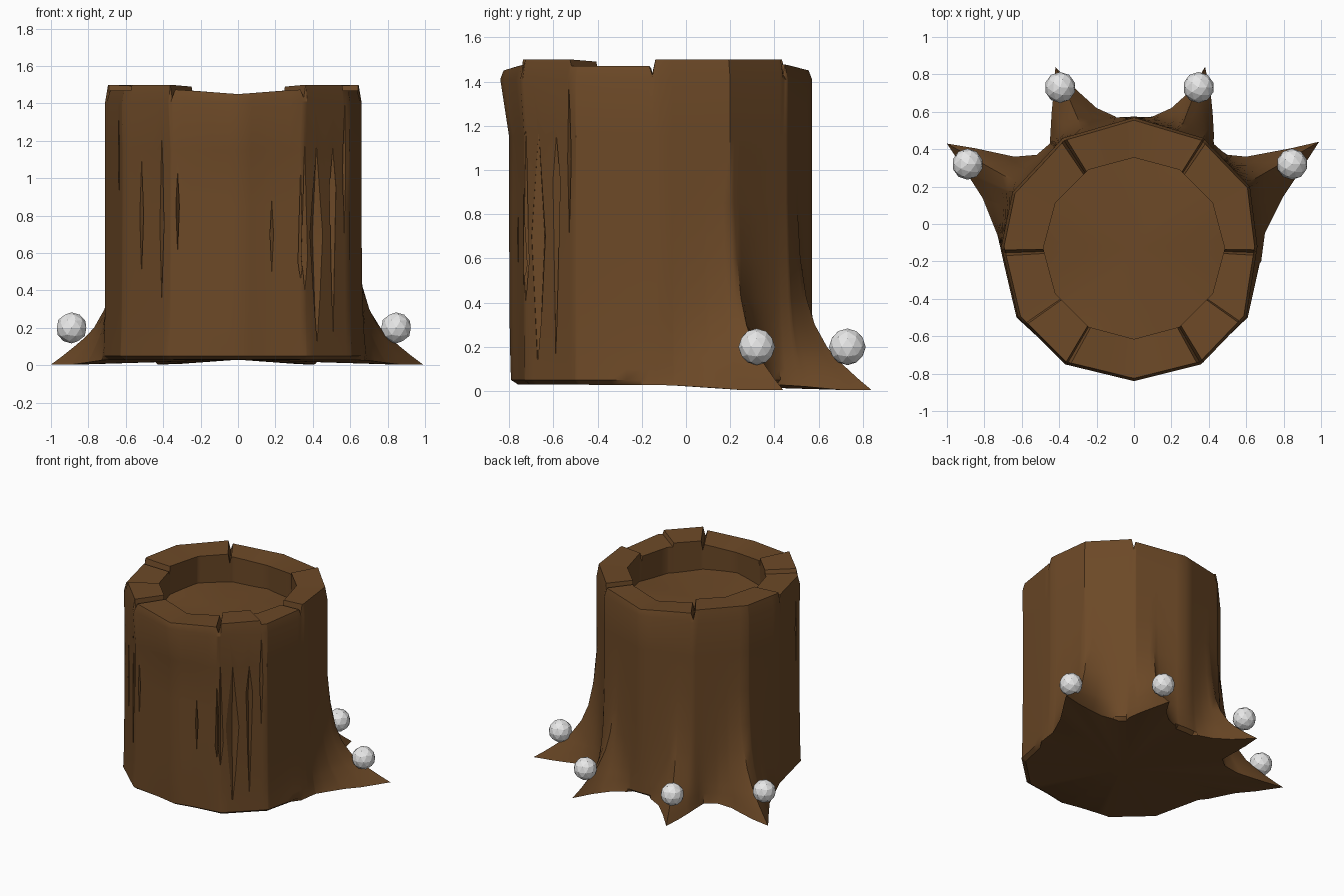
import bpy, bmesh, math
from mathutils import Vector

if "Cube" in bpy.data.objects:
    bpy.data.objects.remove(bpy.data.objects["Cube"])

CY = -0.13                     # trunk axis


def material(name, rgb):
    m = bpy.data.materials.new(name)
    m.diffuse_color = (*rgb, 1)
    m.use_nodes = True
    m.node_tree.nodes["Principled BSDF"].inputs["Base Color"].default_value = m.diffuse_color
    return m


BROWN = material("bark brown", (0.15, 0.066, 0.02))
WHITE = material("pale grey", (0.8, 0.8, 0.8))

# outlines seen from above, counter-clockwise
TOP = [(.66, -.12), (.62, .2), (.37, .46), (0, .57), (-.38, .46), (-.65, .17),
       (-.71, -.12), (-.62, -.5), (-.37, -.75), (0, -.84), (.36, -.75), (.6, -.5)]
BASE = [(.7, -.05), (.8, .15), (.9, .3), (.99, .44), (.84, .405), (.6, .36), (.5, .37),
        (.43, .43), (.42, .6), (.41, .7), (.38, .84), (.3, .71), (.2, .62), (.1, .575),
        (-.1, .575), (-.2, .62), (-.3, .71), (-.42, .84), (-.43, .7), (-.44, .6),
        (-.45, .43), (-.52, .37), (-.64, .36), (-.85, .405), (-1, .43), (-.9, .28),
        (-.81, .14), (-.73, -.06), (-.7, -.2), (-.63, -.5), (-.38, -.73), (-.15, -.76),
        (0, -.79), (.15, -.76), (.37, -.73), (.61, -.5), (.68, -.2)]
SPLITS = [57, 123, 182, 240, 300, 358]      # gaps between rim blocks


def polar(points):
    return sorted(math.degrees(math.atan2(y - CY, x)) % 360 for x, y in points)


def radius(points, deg):
    """Distance from the axis to the outline in one direction."""
    d = Vector((math.cos(math.radians(deg)), math.sin(math.radians(deg))))
    best = 0
    for i, (x, y) in enumerate(points):
        p = Vector((x, y - CY))
        q = Vector(points[(i + 1) % len(points)]) - Vector((0, CY))
        den = d.cross(q - p)
        if abs(den) < 1e-9:
            continue
        r = p.cross(q) / den
        s = p.cross(d) / den
        if r > 0 and -1e-4 <= s <= 1.0001:
            best = max(best, r)
    return best


INNER = [(.485 * math.cos(math.radians(a)), CY + .485 * math.sin(math.radians(a)))
         for a in range(0, 360, 30)]


def rim_height(deg):
    """Stepped rim blocks with a small gap at every split."""
    for s in SPLITS:
        if abs((deg - s + 180) % 360 - 180) < 0.3:
            return 1.43
    x = math.cos(math.radians(deg))
    if 57 < deg < 123 or 240 < deg < 300:
        return 1.45 + .05 * abs(x)
    if 325 < deg < 358 or 182 < deg < 215:
        return 1.47
    return 1.5


# columns around the trunk
wanted = polar(TOP) + polar(BASE)
wanted += [(s + o) % 360 for s in SPLITS for o in (0, -1.3, 1.3)]
wanted += [324.6, 325.4, 214.6, 215.4] + list(range(0, 360, 6))
angles = []
for a in sorted(wanted):
    key = any(abs(a - (s + o) % 360) < 0.01 for s in SPLITS for o in (0, -1.3, 1.3))
    if angles and a - angles[-1] < 0.35:
        if key:
            angles[-1] = a
        continue
    angles.append(a)

# height and share of root flare for each ring of bark
LEVELS = [(0, 1), (.05, .84), (.1, .68), (.15, .53), (.2, .41), (.3, .25), (.42, .14),
          (.6, .06), (.85, 0), (1.15, 0)]

bm = bmesh.new()
rings = [[] for _ in range(len(LEVELS) + 4)]


def put(ring, r, a, z):
    t = math.radians(a)
    rings[ring].append(bm.verts.new((r * math.cos(t), CY + r * math.sin(t), z)))


for a in angles:
    top, base, inner = radius(TOP, a), radius(BASE, a), radius(INNER, a)
    front = max(0, -math.sin(math.radians(a))) ** 4
    wall = top - .04 * front
    flare = max(0, base - wall)
    for k, (z, f) in enumerate(LEVELS):
        if k == 0:
            z = max(0.004, .03 - .1 * flare)
        r = wall + (base - wall) * f
        if k == 0 and flare < .03:
            r -= .03
        put(k, r, a, z)
    n = len(LEVELS)
    h = rim_height(a)
    put(n, top, a, 1.41)
    put(n + 1, top - .015, a, h)
    put(n + 2, inner, a, h - .01)
    put(n + 3, inner * 1.01, a, 1.27 + .012 * math.sin(3 * math.radians(a)))

count = len(angles)
for lo, hi in zip(rings, rings[1:]):
    for i in range(count):
        j = (i + 1) % count
        bm.faces.new((lo[i], lo[j], hi[j], hi[i]))
under = bm.verts.new((0, CY, .03))
floor = bm.verts.new((0, CY, 1.27))
for i in range(count):
    j = (i + 1) % count
    bm.faces.new((rings[0][j], rings[0][i], under))
    bm.faces.new((rings[-1][i], rings[-1][j], floor))
bmesh.ops.recalc_face_normals(bm, faces=bm.faces)


def mesh_object(name, bm, mat):
    me = bpy.data.meshes.new(name)
    bm.to_mesh(me)
    bm.free()
    ob = bpy.data.objects.new(name, me)
    bpy.context.collection.objects.link(ob)
    me.materials.append(mat)
    return ob


stump = mesh_object("stump", bm, BROWN)

# bark cracks: slim diamond wedges (angle, bottom, widest, top, half width)
CRACKS = [(308, .05, .7, 1.18, .05), (301, .4, .58, 1.2, .022), (299, .46, .55, 1.06, .015),
          (325, .7, 1.05, 1.42, .012), (234, .34, .75, 1.28, .015), (222, .48, .8, 1.1, .014),
          (242, .6, .85, 1.04, .01), (286, .5, .7, .88, .01), (318, .1, .95, 1.16, .025),
          (205, .83, 1.1, 1.38, .012)]
bm = bmesh.new()
for deg, z0, z1, z2, w in CRACKS:
    t = math.radians(deg)
    out = Vector((math.cos(t), math.sin(t), 0))
    side = Vector((-out.y, out.x, 0))
    mid = Vector((0, CY, 0)) + out * (radius(TOP, deg) - .04 * max(0, -out.y) ** 4)
    corners = [mid + side * w, mid + out * .06, mid - side * w, mid - out * .035]
    loop = [bm.verts.new((p.x, p.y, z1)) for p in corners]
    ends = [bm.verts.new((mid.x, mid.y, z)) for z in (z0, z2)]
    for i in range(4):
        for e in ends:
            bm.faces.new((loop[i], loop[(i + 1) % 4], e))
bmesh.ops.recalc_face_normals(bm, faces=bm.faces)
cutter = mesh_object("crack_cutter", bm, BROWN)
cutter.hide_render = True

mod = stump.modifiers.new("cracks", 'BOOLEAN')
mod.operation, mod.object, mod.solver = 'DIFFERENCE', cutter, 'EXACT'
mod.use_self = True
bpy.context.view_layer.objects.active = stump
stump.select_set(True)
bpy.ops.object.modifier_apply(modifier=mod.name)
bpy.data.objects.remove(cutter)
bpy.ops.object.shade_smooth_by_angle(angle=math.radians(35))

# pale balls resting on the four roots
for name, x, y in (("right_ball", .845, .32), ("back_right_ball", .345, .73),
                   ("back_left_ball", -.395, .73), ("left_ball", -.89, .32)):
    bpy.ops.mesh.primitive_ico_sphere_add(subdivisions=2, radius=.083, location=(x, y, .2))
    ball = bpy.context.object
    ball.name = name
    ball.data.materials.append(WHITE)
